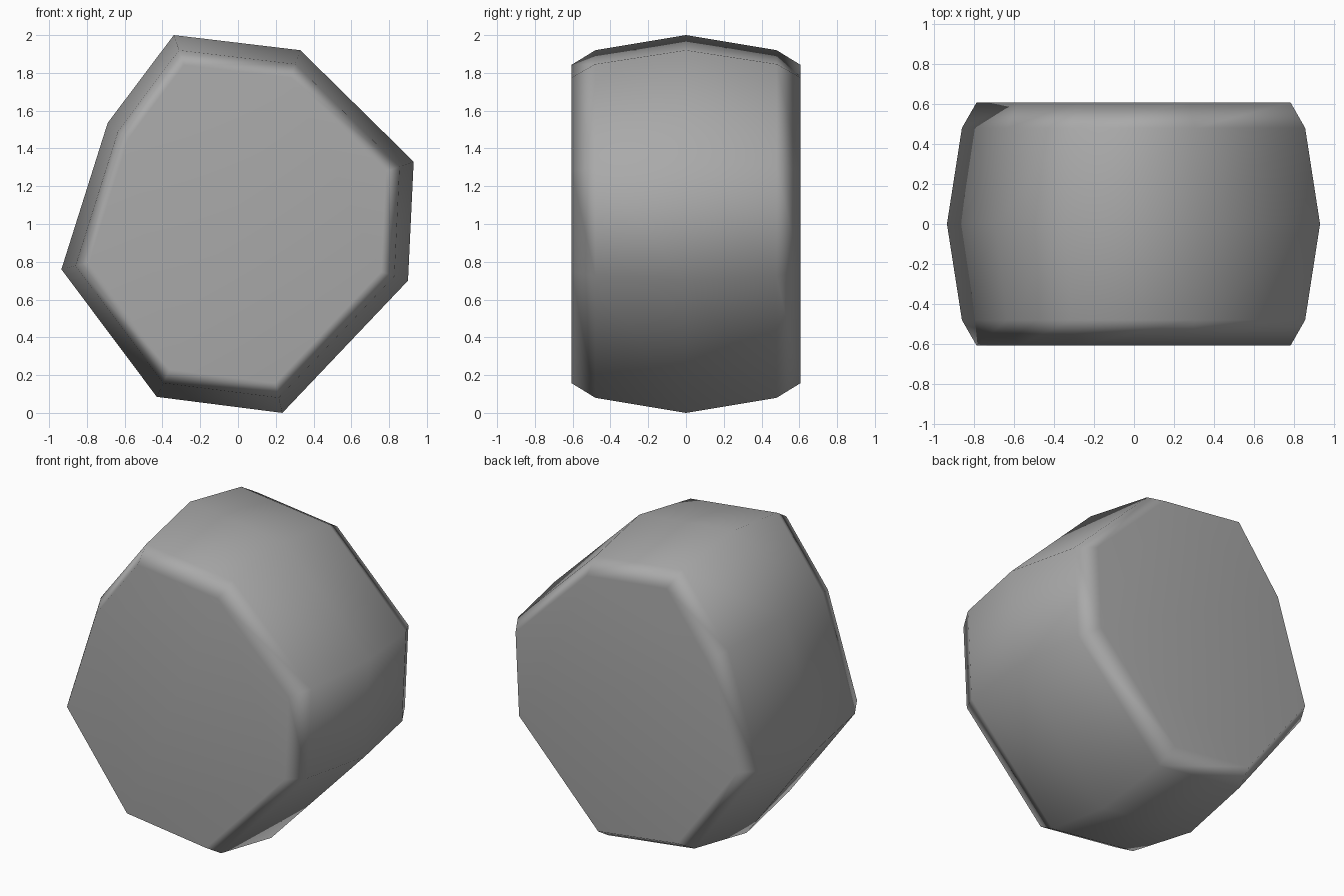
import bpy
import bmesh

cube = bpy.data.objects.get("Cube")
if cube:
    bpy.data.objects.remove(cube, do_unlink=True)

# Plain grey material
grey = bpy.data.materials.new("stone grey")
grey.use_nodes = True
colour = (0.4, 0.4, 0.4, 1)
grey.diffuse_color = colour
grey.node_tree.nodes["Principled BSDF"].inputs["Base Color"].default_value = colour

# Uneven eight-sided outline in x and z, about the barrel's axis
outline = [(-0.34, 1.0), (0.33, 0.92), (0.93, 0.33), (0.90, -0.30),
           (0.235, -1.0), (-0.43, -0.915), (-0.935, -0.24), (-0.69, 0.535)]

# Rings along the axis: depth and outline scale
rings = [(-0.607, 0.842), (-0.48, 0.92), (0, 1), (0.48, 0.92), (0.607, 0.842)]

# Barrel: rings bridged into walls and closed by flat caps
bm = bmesh.new()
loops = [[bm.verts.new((x * s, y, 1 + z * s)) for x, z in outline]
         for y, s in rings]
count = len(outline)
for a, b in zip(loops, loops[1:]):
    for i in range(count):
        j = (i + 1) % count
        bm.faces.new((a[i], a[j], b[j], b[i]))
bm.faces.new(loops[0])
bm.faces.new(loops[-1])
bmesh.ops.recalc_face_normals(bm, faces=bm.faces)
for face in bm.faces:
    face.smooth = True

mesh = bpy.data.meshes.new("rounded_stone")
bm.to_mesh(mesh)
bm.free()
mesh.materials.append(grey)
stone = bpy.data.objects.new("rounded_stone", mesh)
bpy.context.collection.objects.link(stone)

# Large faces keep flat shading while the bevel blends softly
weighted = stone.modifiers.new("soft_bevel_shading", "WEIGHTED_NORMAL")
weighted.mode = "FACE_AREA"
weighted.weight = 50
